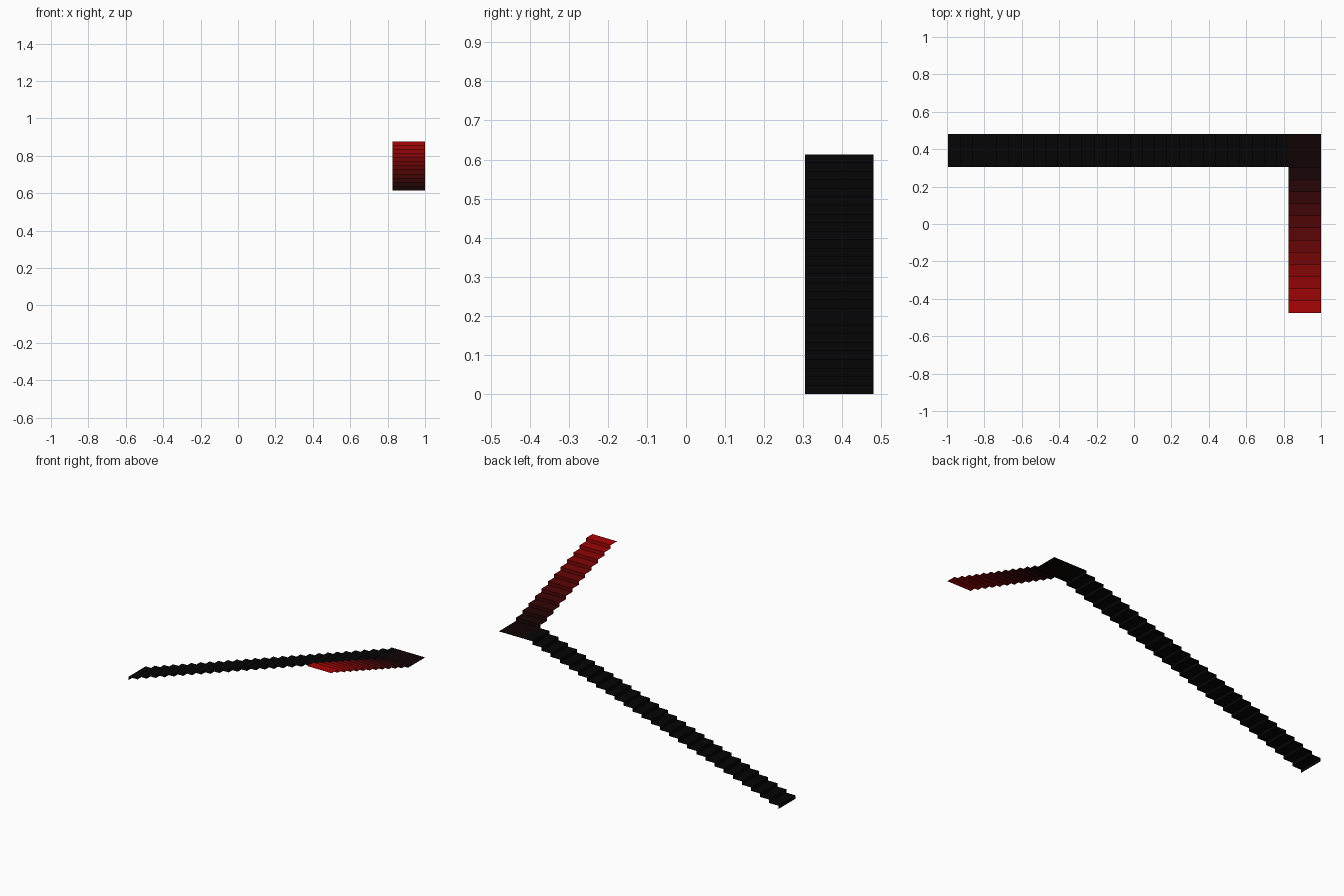
import bpy
from mathutils import Vector

if "Cube" in bpy.data.objects:
    bpy.data.objects.remove(bpy.data.objects["Cube"])

W = 0.175                  # stair width
TREAD = 0.065              # step depth
RISE = 0.0219              # step height
LOWER, UPPER = 28, 12      # step counts


def material(name, rgb):
    m = bpy.data.materials.new(name)
    m.diffuse_color = (*[c ** 2.2 for c in rgb], 1)
    m.use_nodes = True
    m.node_tree.nodes["Principled BSDF"].inputs["Base Color"].default_value = m.diffuse_color
    return m


def flight(name, start, along, across, steps, mats):
    """Open zig-zag sheet of risers and treads, one material per step."""
    start, along, across = Vector(start), Vector(along), Vector(across)
    up = Vector((0, 0, RISE))
    profile = [start]
    for _ in range(steps):
        profile.append(profile[-1] + up)
        profile.append(profile[-1] + along * TREAD)
    verts = [v for p in profile for v in (p, p + across * W)]
    faces = [(2 * i, 2 * i + 1, 2 * i + 3, 2 * i + 2)
             for i in range(len(profile) - 1)]
    return sheet(name, verts, faces, mats)


def sheet(name, verts, faces, mats):
    me = bpy.data.meshes.new(name)
    me.from_pydata(verts, [], faces)
    for m in mats:
        me.materials.append(m)
    for p in me.polygons:
        p.material_index = min(p.index // 2, len(mats) - 1)
    ob = bpy.data.objects.new(name, me)
    bpy.context.collection.objects.link(ob)
    return ob


black = material("black", (0.05, 0.05, 0.05))
landing_mat = material("landing_black", (0.09, 0.045, 0.045))
reds = []
for i in range(UPPER):
    t = i / (UPPER - 1)
    reds.append(material(f"red_{i + 1}", (0.12 + 0.53 * t, 0.05, 0.055)))

y0, y1 = 0.305, 0.305 + W
x0 = 1 - W
z = LOWER * RISE

# Lower flight climbs towards +x; its last tread is level with the landing
flight("lower_flight", (x0 - LOWER * TREAD, y1, 0), (1, 0, 0), (0, -1, 0),
       LOWER, [black])

# Corner landing
sheet("landing", [(x0, y0, z), (1, y0, z), (1, y1, z), (x0, y1, z)],
      [(0, 1, 2, 3)], [landing_mat])

# Upper flight turns towards the front
flight("upper_flight", (1, y0, z), (0, -1, 0), (-1, 0, 0), UPPER, reds)
